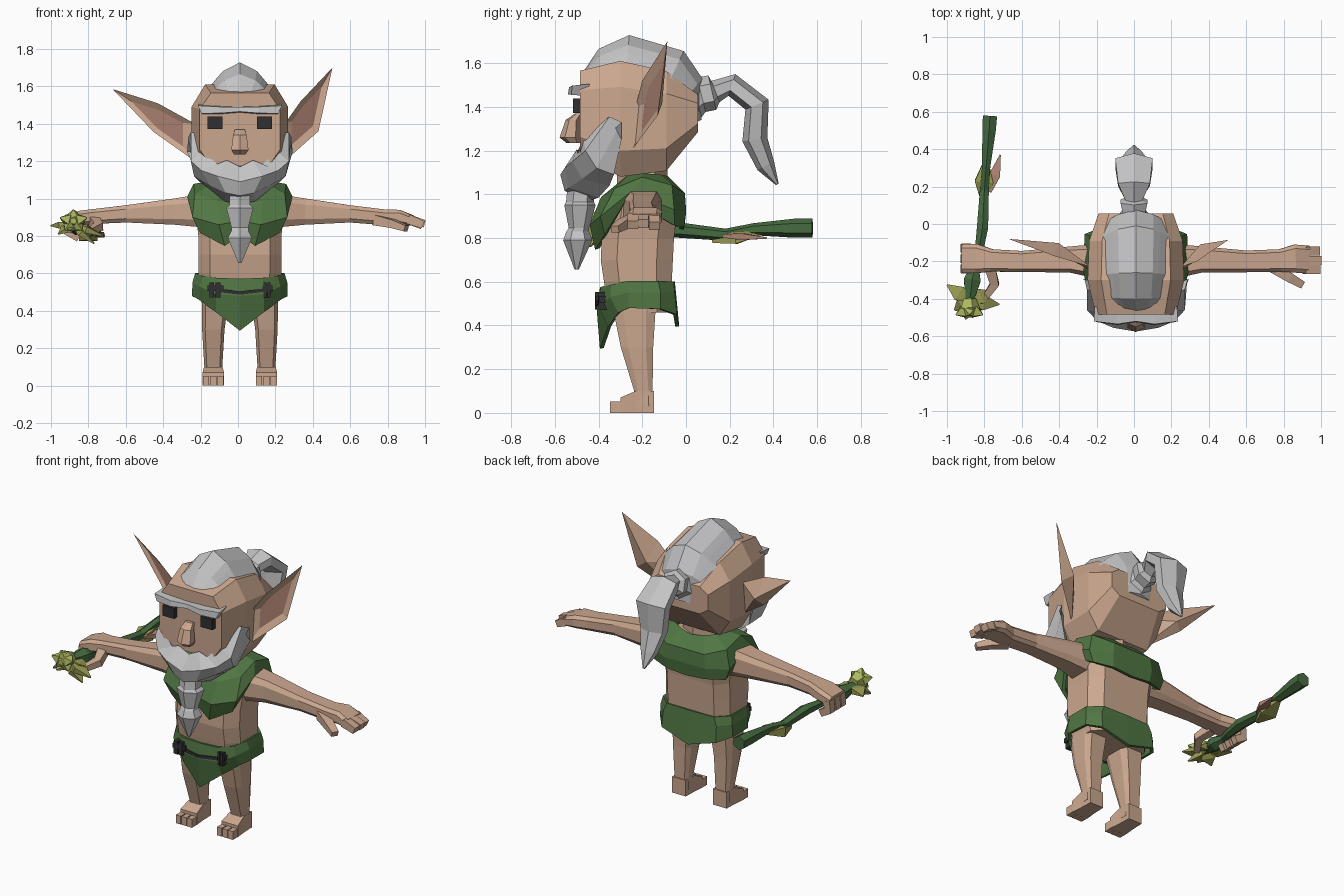
import bpy, bmesh, math
from mathutils import Vector as V

C = 0.01  # centre line of the body


def material(name, rgb):
    m = bpy.data.materials.new(name)
    m.diffuse_color = (*rgb, 1)
    return m


SKIN = material("skin", (0.60, 0.39, 0.275))
PINK = material("inner_ear_pink", (0.43, 0.23, 0.175))
GREY = material("grey_hair", (0.55, 0.55, 0.56))
GREEN = material("green_cloth", (0.08, 0.18, 0.056))
BARK = material("staff_green", (0.06, 0.145, 0.05))
DARK = material("charcoal", (0.03, 0.03, 0.034))
OLIVE = material("olive_leaf", (0.32, 0.33, 0.085))
LIME = material("lime_bud", (0.43, 0.49, 0.12))


def make(name, verts, faces, mats, index=None, thick=0):
    bm = bmesh.new()
    vs = [bm.verts.new(v) for v in verts]
    for i, f in enumerate(faces):
        bm.faces.new([vs[k] for k in f]).material_index = index[i] if index else 0
    bmesh.ops.recalc_face_normals(bm, faces=bm.faces)
    me = bpy.data.meshes.new(name)
    bm.to_mesh(me)
    bm.free()
    for m in mats:
        me.materials.append(m)
    ob = bpy.data.objects.new(name, me)
    bpy.context.collection.objects.link(ob)
    if thick:
        s = ob.modifiers.new("thickness", "SOLIDIFY")
        s.thickness, s.offset = thick, 0
    return ob


def loft(name, rings, mat, around=True, loop=False, caps=True, thick=0):
    """Join equal rings of points; around closes each ring, loop joins last to first."""
    n, m = len(rings[0]), len(rings)
    faces = []
    for i in range(m if loop else m - 1):
        for k in range(n if around else n - 1):
            j, l = (i + 1) % m, (k + 1) % n
            faces.append((i * n + k, i * n + l, j * n + l, j * n + k))
    if caps:
        faces += [tuple(range(n)), tuple(range((m - 1) * n, m * n))]
    return make(name, [p for r in rings for p in r], faces, [mat], thick=thick)


def tube(name, secs, mat, n=6, axis=None, up=(0, 0, 1)):
    """Sections are (x, y, z, half width, half height); n = 8 gives a chamfered box."""
    rings = []
    for i, s in enumerate(secs):
        a, b = secs[max(i - 1, 0)], secs[min(i + 1, len(secs) - 1)]
        t = V(axis) if axis else (V(b[:3]) - V(a[:3])).normalized()
        side = t.cross(V(up)).normalized()
        nor = side.cross(t)
        if n == 8:
            shape = [(1, -.55), (1, .55), (.72, 1), (-.72, 1), (-1, .55), (-1, -.55), (-.72, -1), (.72, -1)]
        else:
            q = 1 / math.cos(math.pi / n)
            shape = [(q * math.cos(2 * math.pi * (k + .5) / n), q * math.sin(2 * math.pi * (k + .5) / n))
                     for k in range(n)]
        rings.append([V(s[:3]) + side * s[3] * u + nor * s[4] * v for u, v in shape])
    return loft(name, rings, mat)


def box(name, x, y, z, sx, sy, sz, mat):
    return tube(name, [(x, y - sy, z, sx, sz), (x, y + sy, z, sx, sz)], mat, n=4)


def both(cols, ends=False):
    """Mirror columns of points across the centre line; ends keeps the last column single."""
    right = [[(x + C, y, z) for x, y, z in c] for c in cols]
    left = [[(C - x, y, z) for x, y, z in c] for c in cols]
    return left[(-2 if ends else -1):0:-1] + right


def leaf(name, a, b, w, mat, h=0.015):
    a, b = V(a), V(b)
    d = b - a
    return tube(name, [(*a, .008, .008), (*(a + d * .45), w, h), (*b, .003, .003)], mat, n=4)


# head and neck
tube("head", [(C, -.485, 1.37, .215, .195), (C, -.30, 1.345, .258, .265), (C, -.09, 1.335, .25, .228),
              (C, .055, 1.37, .20, .085)], SKIN, n=8, axis=(0, 1, 0))
tube("neck", [(C, -.2, 1.0, .11, .1), (C, -.2, 1.16, .11, .1)], SKIN, axis=(0, 0, 1), up=(0, 1, 0))


# ears: cupped front with a pink inside and a ridge at the back
def ear(name, outline):
    pts = [V(p) for p in outline]
    mid = sum(pts, V()) / 5
    inner = [mid + (p - mid) * .62 + V((0, .02, 0)) for p in pts]
    faces = [(i, (i + 1) % 5, 5 + (i + 1) % 5, 5 + i) for i in range(5)]
    faces += [(5, 6, 7, 8, 9)] + [(i, (i + 1) % 5, 10) for i in range(5)]
    make(name, pts + inner + [mid + V((0, .07, -.02))], faces, [SKIN, PINK], [0] * 5 + [1] + [0] * 5)


ear("right_ear", [(.25, -.23, 1.40), (.335, -.20, 1.52), (.505, -.085, 1.70), (.43, -.13, 1.36), (.25, -.25, 1.2)])
ear("left_ear", [(-.23, -.23, 1.40), (-.43, -.17, 1.51), (-.67, -.08, 1.585), (-.45, -.13, 1.355), (-.23, -.25, 1.2)])

# face
for s, side in ((-1, "left"), (1, "right")):
    box(side + "_eye", C + s * .132, -.497, 1.405, .04, .02, .033, DARK)
tube("nose", [(C, -.49, 1.37, .026, .015), (C, -.518, 1.34, .036, .028), (C, -.53, 1.26, .046, .042),
              (C, -.515, 1.235, .03, .028)], SKIN, axis=(0, 0, 1), up=(0, 1, 0))
brow = [[(0, -.48, 1.46), (0, -.525, 1.465), (0, -.52, 1.49), (0, -.47, 1.49)],
        [(.10, -.48, 1.452), (.10, -.54, 1.457), (.10, -.535, 1.49), (.10, -.46, 1.495)],
        [(.20, -.46, 1.45), (.205, -.525, 1.455), (.225, -.52, 1.497), (.22, -.44, 1.505)]]
loft("eyebrow", both(brow), GREY)

# beard wraps from one sideburn under the chin to the other
beard = [[(0, -.50, 1.17), (0, -.575, 1.09), (0, -.555, 1.015), (0, -.44, .97), (0, -.40, 1.1)],
         [(.07, -.50, 1.205), (.12, -.555, 1.12), (.075, -.535, 1.03), (.08, -.40, .985), (.1, -.38, 1.1)],
         [(.12, -.495, 1.185), (.205, -.52, 1.15), (.16, -.475, 1.07), (.15, -.35, 1.04), (.17, -.36, 1.12)],
         [(.20, -.47, 1.25), (.262, -.46, 1.20), (.245, -.41, 1.12), (.215, -.33, 1.09), (.2, -.35, 1.2)],
         [(.235, -.36, 1.35), (.262, -.35, 1.355), (.275, -.295, 1.33), (.282, -.295, 1.25), (.23, -.31, 1.28)]]
loft("beard", both(beard), GREY)
tube("beard_braid", [(C, -.48, 1.02, .055, .055), (C, -.485, .965, .055, .055), (C, -.485, .95, .072, .062),
                     (C, -.49, .845, .045, .04), (C, -.495, .83, .045, .045), (C, -.495, .79, .065, .058),
                     (C, -.50, .655, .008, .008)], GREY, axis=(0, 0, 1), up=(0, 1, 0))

# swept-back hair: (ridge y, ridge z, edge y, edge z, half width)
hair = []
for yt, zt, ye, ze, w in [(-.47, 1.56, -.46, 1.545, .11), (-.40, 1.665, -.39, 1.555, .165),
                          (-.26, 1.728, -.27, 1.575, .18), (-.01, 1.655, -.07, 1.53, .19),
                          (.075, 1.53, .0, 1.44, .185), (.07, 1.34, .03, 1.32, .14)]:
    half = [(w * f, ye + (yt - ye) * h, ze + (zt - ze) * h) for f, h in ((1, 0), (.68, .46), (.5, .7), (0, 1))]
    hair.append([(C + x, y, z) for x, y, z in half] + [(C - x, y, z) for x, y, z in half[-2::-1]])
loft("swept_hair", hair, GREY)
tube("ponytail", [(0, .02, 1.44, .09, .10), (0, .07, 1.455, .06, .07), (0, .12, 1.465, .072, .07),
                  (0, .135, 1.47, .045, .045), (0, .21, 1.50, .085, .045), (0, .325, 1.41, .10, .05),
                  (0, .315, 1.25, .075, .05), (0, .365, 1.13, .045, .037), (0, .418, 1.045, .006, .006)],
     GREY, up=(0, .5, 1))

# torso
tube("torso", [(C, -.21, .46, .20, .14), (C, -.22, .60, .222, .155), (C, -.225, .70, .222, .165),
               (C, -.22, .80, .222, .165), (C, -.20, .96, .24, .165), (C, -.19, 1.06, .17, .10)],
     SKIN, n=8, axis=(0, 0, 1), up=(0, 1, 0))

# vest: columns from the chest round to the spine
vest = [[(0, -.40, .81), (0, -.42, .88), (0, -.38, .97), (0, -.31, 1.0)],
        [(.08, -.405, .75), (.11, -.43, .86), (.12, -.38, .98), (.08, -.30, 1.04)],
        [(.205, -.365, .82), (.245, -.385, .90), (.235, -.32, 1.02), (.13, -.26, 1.08)],
        [(.262, -.27, .985), (.27, -.25, 1.01), (.24, -.20, 1.07), (.14, -.19, 1.085)],
        [(.24, -.06, .86), (.265, -.06, .93), (.24, -.07, 1.035), (.14, -.12, 1.08)],
        [(.13, -.02, .85), (.14, -.01, .92), (.13, -.015, 1.0), (.08, -.09, 1.075)],
        [(0, -.02, .84), (0, -.01, .92), (0, -.015, 1.0), (0, -.08, 1.06)]]
loft("vest", both(vest, True), GREEN, around=False, loop=True, caps=False, thick=.022)

# loincloth with a pointed front, rounded sides and a dipped back
skirt = [[(0, -.385, .57), (0, -.40, .48), (0, -.385, .295)],
         [(.12, -.382, .575), (.125, -.39, .49), (.125, -.35, .395)],
         [(.195, -.335, .585), (.21, -.34, .53), (.21, -.305, .46)],
         [(.23, -.27, .60), (.245, -.26, .55), (.247, -.26, .48)],
         [(.23, -.13, .60), (.24, -.12, .55), (.243, -.12, .475)],
         [(.16, -.065, .60), (.18, -.06, .55), (.185, -.05, .45)],
         [(0, -.06, .60), (0, -.055, .55), (0, -.04, .395)]]
loft("loincloth", both(skirt, True), GREEN, around=False, loop=True, caps=False, thick=.018)

# belt cord and two cross-shaped ties
tube("belt_cord", [(-.11, -.402, .51, .004, .009), (C, -.41, .495, .004, .009), (.14, -.398, .51, .004, .009)], DARK, n=4)
for x, y, w in ((-.12, -.39, .042), (.158, -.373, .026)):
    box("belt_tie_bar", x, y, .52, w, .025, .014, DARK)
    for dx in (-.5, .3):
        box("belt_tie_strap", x + dx * w, y, .512, w * .3, .027, .04, DARK)

# legs and feet
for s, side in ((-1, "left"), (1, "right")):
    x = C + s * .142
    tube(side + "_leg", [(C + s * .125, -.22, .56, .08, .11), (x - s * .01, -.235, .46, .072, .095),
                         (x, -.224, .30, .06, .074), (x, -.195, .10, .048, .042), (x, -.195, .03, .05, .045)],
         SKIN, n=8, axis=(0, 0, 1), up=(0, 1, 0))
    tube(side + "_foot", [(x, -.147, .05, .047, .05), (x, -.23, .05, .05, .05), (x, -.30, .035, .057, .035)],
         SKIN, n=4, axis=(0, 1, 0))
    for k in (-1, 0, 1):
        box(side + "_toe", x + k * .039, -.315, .026, .0165, .032, .026, SKIN)

# right arm with an open hand
tube("right_arm", [(.20, -.20, .935, .095, .09), (.36, -.19, .93, .07, .07), (.60, -.20, .918, .058, .046),
                   (.78, -.195, .90, .06, .042), (.86, -.185, .90, .075, .04), (.93, -.19, .882, .075, .028)],
     SKIN, n=8)
for y, x2, z2 in ((-.145, .985, .855), (-.195, .998, .865), (-.243, .99, .86)):
    tube("right_finger", [(.91, y, .89, .025, .026), (x2, y, z2, .024, .02)], SKIN, n=4)
tube("right_thumb", [(.74, -.23, .885, .03, .028), (.83, -.285, .865, .026, .022), (.9, -.325, .84, .02, .016)], SKIN, n=4)

# left arm with a gripping hand
tube("left_arm", [(-.18, -.20, .935, .095, .09), (-.34, -.19, .93, .07, .07), (-.60, -.20, .918, .056, .046),
                  (-.76, -.195, .905, .06, .04), (-.84, -.185, .895, .078, .04), (-.915, -.185, .875, .078, .03)],
     SKIN, n=8)
for y in (-.13, -.185, -.24):
    tube("left_finger", [(-.895, y, .88, .025, .025), (-.905, y, .82, .025, .022), (-.85, y, .79, .022, .018)],
         SKIN, n=4, up=(0, 1, 0))
tube("left_thumb", [(-.77, -.235, .88, .028, .026), (-.745, -.32, .85, .024, .022), (-.80, -.40, .82, .016, .016)], SKIN, n=4)

# staff with leaves and a bud cluster at its head
tube("staff", [(-.77, .578, .845, .038, .038), (-.775, .50, .845, .036, .038), (-.79, .31, .84, .022, .024),
               (-.80, .18, .815, .024, .024), (-.81, -.02, .835, .03, .03), (-.83, -.15, .835, .022, .022),
               (-.85, -.22, .84, .02, .02), (-.865, -.30, .85, .045, .04), (-.88, -.42, .86, .02, .02)], BARK)
leaf("staff_leaf", (-.81, .12, .785), (-.79, .36, .825), .05, OLIVE, .03)
leaf("staff_leaf_pink", (-.77, .17, .81), (-.715, .37, .80), .03, PINK)
hub = V((-.88, -.41, .86))
for dx, dy, dz in ((-.12, .085, -.005), (.125, .05, -.04), (.16, -.02, -.06), (.11, -.03, -.10),
                   (-.08, -.05, -.05), (-.02, -.10, -.03)):
    leaf("head_leaf", hub, hub + V((dx, dy, dz)), .042, OLIVE, .018)
for k in range(5):
    a = math.radians(90 + 72 * k)
    leaf("bud_petal", hub + V((0, -.045, .018)), hub + V((.075 * math.cos(a), -.075, .02 + .06 * math.sin(a))), .03, LIME, .026)
tube("bud", [(-.88, -.40, .875, .03, .03), (-.88, -.45, .88, .045, .045), (-.88, -.50, .88, .015, .015)], LIME, n=5)
